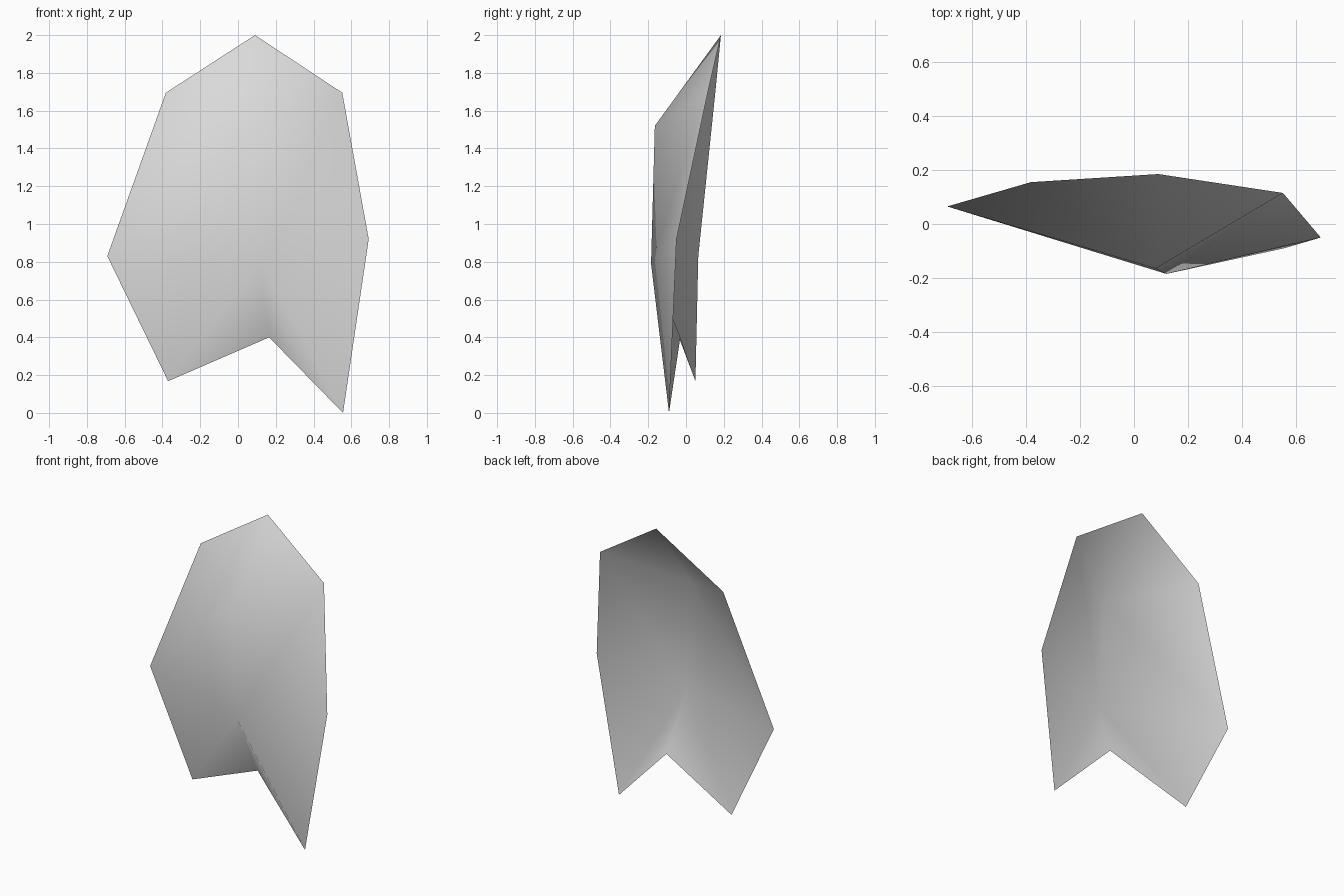
import bpy
import bmesh

cube = bpy.data.objects.get("Cube")
if cube:
    bpy.data.objects.remove(cube, do_unlink=True)

# One plain grey for the whole shell
grey = bpy.data.materials.new("light_grey")
grey.use_nodes = True
colour = (0.7, 0.7, 0.7, 1.0)
grey.diffuse_color = colour
grey.node_tree.nodes["Principled BSDF"].inputs["Base Color"].default_value = colour

# Rim of the shell, clockwise from the top as seen from the front
rim_points = [
    (0.09, 0.185, 2.00),     # top tip
    (0.552, 0.115, 1.695),   # upper left shoulder
    (0.692, -0.05, 0.92),    # left side
    (0.556, -0.09, 0.00),    # left lower tip
    (0.165, -0.03, 0.40),    # notch
    (-0.37, 0.05, 0.168),    # right lower tip
    (-0.692, 0.065, 0.83),   # right side
    (-0.382, 0.155, 1.695),  # upper right shoulder
]

bm = bmesh.new()
rim = [bm.verts.new(p) for p in rim_points]
ridge_top = bm.verts.new((0.08, -0.165, 1.52))
ridge_low = bm.verts.new((0.12, -0.185, 0.79))

# Fan the top and upper right facets from the upper ridge point,
# the rest from the lower one
for i, corner in enumerate(rim):
    following = rim[(i + 1) % len(rim)]
    upper = rim[0] in (corner, following) or following is rim[-1]
    hub = ridge_top if upper else ridge_low
    bm.faces.new((hub, following, corner))

# Facets joining the two ridge points to the rim
bm.faces.new((ridge_low, rim[1], ridge_top))
bm.faces.new((ridge_low, ridge_top, rim[-2]))

# Make every facet face the front
bm.normal_update()
bmesh.ops.reverse_faces(bm, faces=[f for f in bm.faces if f.normal.y > 0])
for face in bm.faces:
    face.smooth = True

mesh = bpy.data.meshes.new("folded_shell")
bm.to_mesh(mesh)
bm.free()
mesh.materials.append(grey)
shell = bpy.data.objects.new("folded_shell", mesh)
bpy.context.collection.objects.link(shell)
